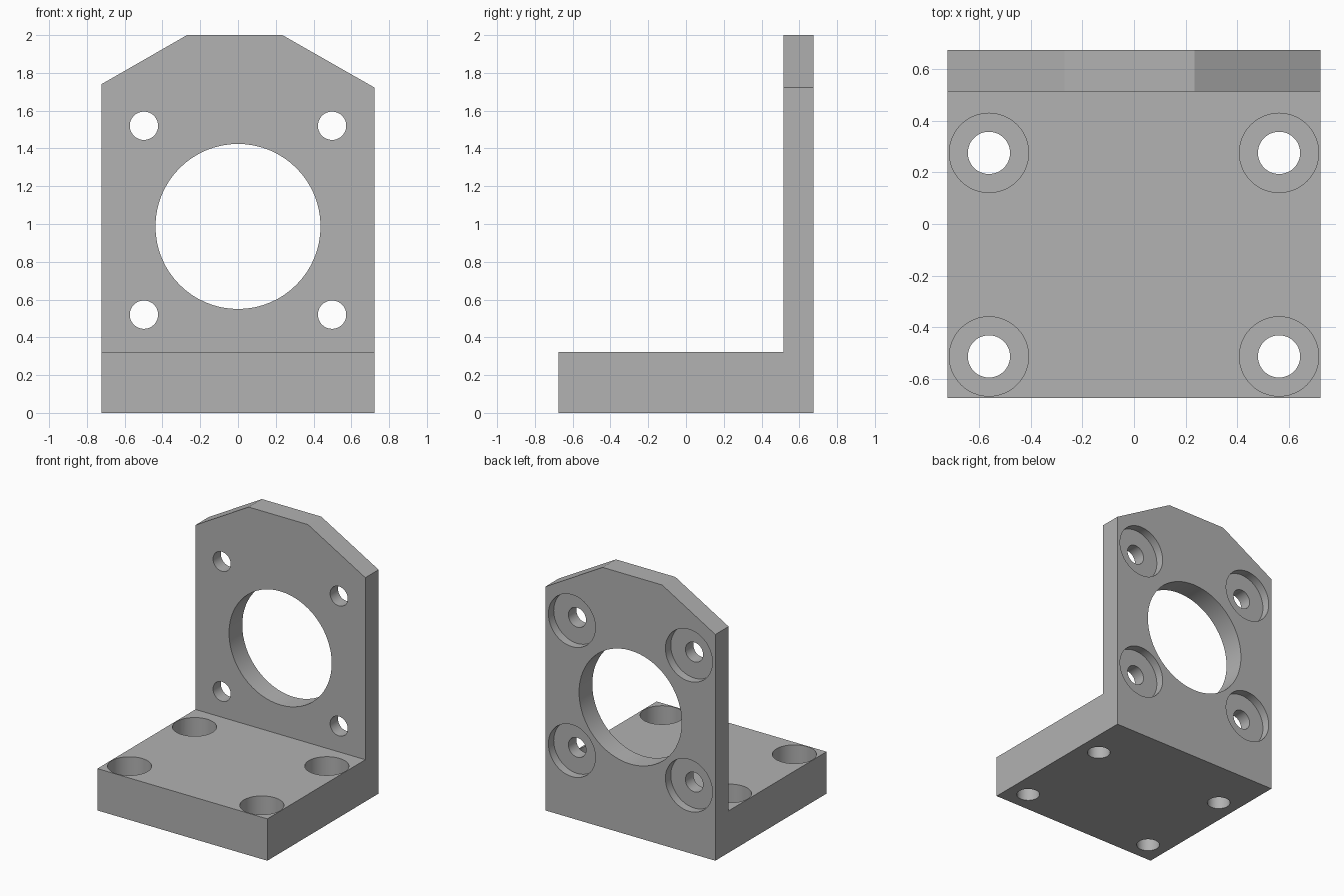
import bpy
import bmesh
from math import pi, radians

cube = bpy.data.objects.get("Cube")
if cube:
    bpy.data.objects.remove(cube, do_unlink=True)

W = 0.723                      # half width
FRONT, INNER, BACK = -0.676, 0.515, 0.676
BASE_TOP, TOP = 0.322, 2.0

grey = bpy.data.materials.new("metal grey")
grey.use_nodes = True
colour = (0.445, 0.445, 0.445, 1)
grey.diffuse_color = colour
grey.node_tree.nodes["Principled BSDF"].inputs["Base Color"].default_value = colour


def make_prism(name, profile, offset):
    """Extrude a closed outline along the offset vector."""
    bm = bmesh.new()
    face = bm.faces.new([bm.verts.new(p) for p in profile])
    out = bmesh.ops.extrude_face_region(bm, geom=[face])
    moved = [v for v in out["geom"] if isinstance(v, bmesh.types.BMVert)]
    bmesh.ops.translate(bm, verts=moved, vec=offset)
    bmesh.ops.recalc_face_normals(bm, faces=bm.faces)
    mesh = bpy.data.meshes.new(name)
    bm.to_mesh(mesh)
    bm.free()
    obj = bpy.data.objects.new(name, mesh)
    bpy.context.collection.objects.link(obj)
    mesh.materials.append(grey)
    return obj


def apply_boolean(target, other, operation):
    mod = target.modifiers.new("boolean", "BOOLEAN")
    mod.operation, mod.solver, mod.object = operation, "EXACT", other
    bpy.context.view_layer.objects.active = target
    bpy.ops.object.modifier_apply(modifier=mod.name)
    bpy.data.objects.remove(other, do_unlink=True)


def bore(target, radius, start, end, axis, sides=48):
    """Cut a round hole between two points lying along the given axis."""
    middle = [(a + b) / 2 for a, b in zip(start, end)]
    length = sum(abs(a - b) for a, b in zip(start, end))
    turn = (pi / 2, 0, 0) if axis == "y" else (0, 0, 0)
    bpy.ops.mesh.primitive_cylinder_add(vertices=sides, radius=radius, depth=length,
                                        location=middle, rotation=turn)
    cutter = bpy.context.object
    cutter.hide_render = True
    cutter.data.materials.append(grey)
    apply_boolean(target, cutter, "DIFFERENCE")


# L-shaped side profile
side = [(FRONT, 0), (BACK, 0), (BACK, TOP), (INNER, TOP), (INNER, BASE_TOP), (FRONT, BASE_TOP)]
bracket = make_prism("mounting_bracket", [(-W, y, z) for y, z in side], (2 * W, 0, 0))

# Chamfered upper corners of the upright plate
outline = [(-W, -0.1), (W, -0.1), (W, 1.722), (0.235, TOP), (-0.27, TOP), (-W, 1.74)]
trim = make_prism("corner_trim", [(x, -1, z) for x, z in outline], (0, 2, 0))
for v in trim.data.vertices:
    v.co.x *= 1.0001
    v.co.z += 0.0001 if v.co.z > 1.9 else 0
apply_boolean(bracket, trim, "INTERSECT")

# Central opening
bore(bracket, 0.437, (0, INNER - 0.1, 0.987), (0, BACK + 0.1, 0.987), "y", 64)

for x in (-1, 1):
    # Plate screw holes, counterbored from the back
    for z in (0.52, 1.52):
        px = 0.498 * x
        bore(bracket, 0.075, (px, INNER - 0.1, z), (px, BACK + 0.1, z), "y")
        bore(bracket, 0.2, (px, BACK - 0.065, z), (px, BACK + 0.1, z), "y")
    # Base screw holes, counterbored from above
    for y in (-0.514, 0.276):
        px = 0.563 * x
        bore(bracket, 0.082, (px, y, -0.1), (px, y, BASE_TOP + 0.1), "z")
        bore(bracket, 0.154, (px, y, BASE_TOP - 0.18), (px, y, BASE_TOP + 0.1), "z")

# One material throughout, crisp edges with smooth bores
bracket.data.materials.clear()
bracket.data.materials.append(grey)
for poly in bracket.data.polygons:
    poly.material_index = 0
bpy.ops.object.select_all(action="DESELECT")
bracket.select_set(True)
bpy.context.view_layer.objects.active = bracket
bpy.ops.object.shade_smooth_by_angle(angle=radians(20))
